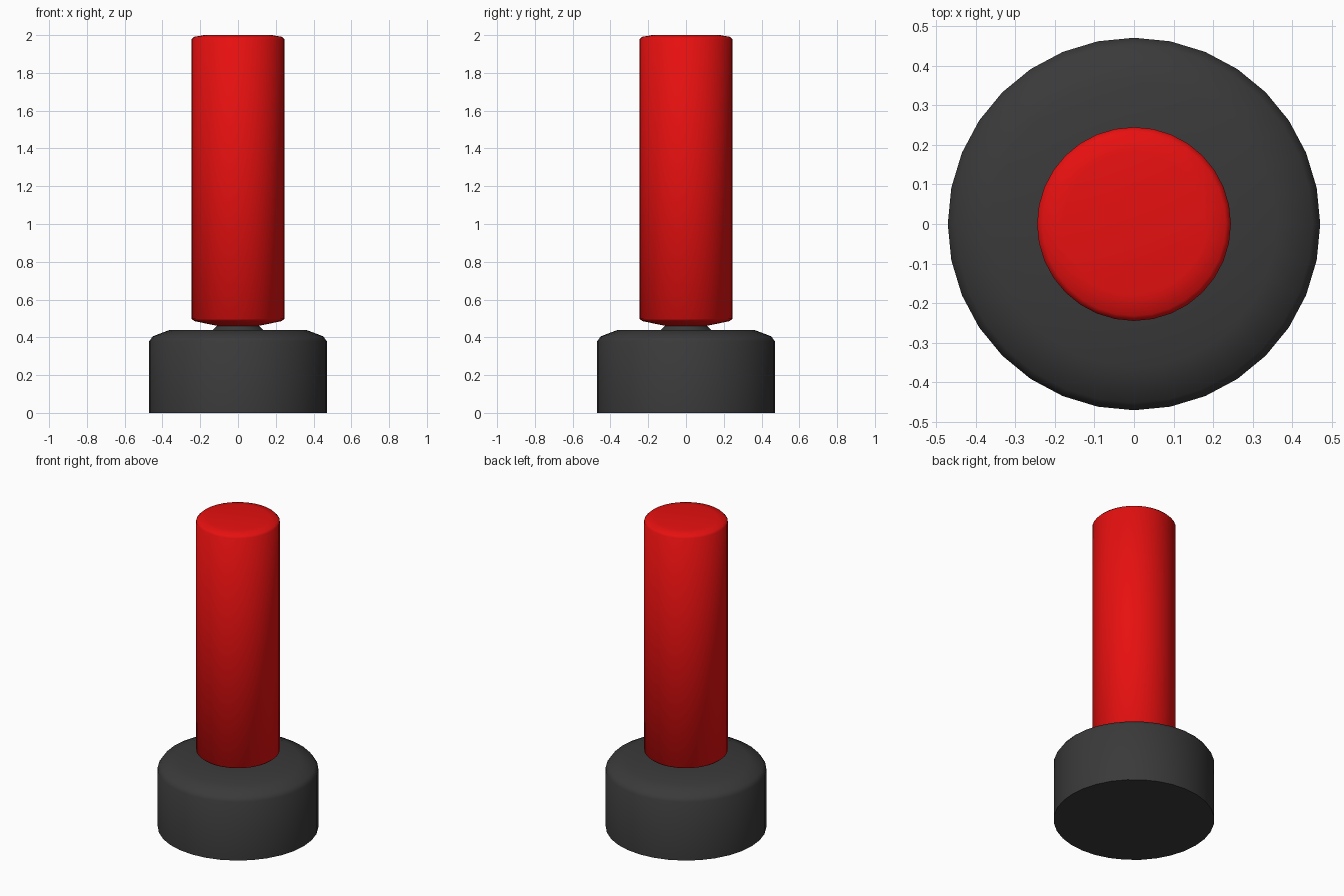
import bpy
import math

if "Cube" in bpy.data.objects:
    bpy.data.objects.remove(bpy.data.objects["Cube"])

SIDES = 32


def material(name, color):
    mat = bpy.data.materials.new(name)
    mat.diffuse_color = (*color, 1.0)
    mat.use_nodes = True
    mat.node_tree.nodes["Principled BSDF"].inputs["Base Color"].default_value = mat.diffuse_color
    return mat


def lathe(name, profile, mat, angle=40):
    """Spin an (r, z) profile about z and cap both ends."""
    verts, faces = [], []
    for r, z in profile:
        for i in range(SIDES):
            a = 2 * math.pi * i / SIDES
            verts.append((r * math.cos(a), r * math.sin(a), z))
    for k in range(len(profile) - 1):
        for i in range(SIDES):
            j = (i + 1) % SIDES
            lo, hi = k * SIDES, (k + 1) * SIDES
            faces.append((lo + i, lo + j, hi + j, hi + i))
    faces.append(tuple(reversed(range(SIDES))))
    faces.append(tuple(range(len(verts) - SIDES, len(verts))))
    mesh = bpy.data.meshes.new(name)
    mesh.from_pydata(verts, [], faces)
    mesh.materials.append(mat)
    obj = bpy.data.objects.new(name, mesh)
    bpy.context.collection.objects.link(obj)
    bpy.ops.object.select_all(action='DESELECT')
    bpy.context.view_layer.objects.active = obj
    obj.select_set(True)
    bpy.ops.object.shade_smooth_by_angle(angle=math.radians(angle))
    return obj


rubber = material("dark_rubber", (0.042, 0.042, 0.042))
vinyl = material("red_vinyl", (0.8, 0.005, 0.005))

# Weighted base with rounded shoulder
lathe("base", [(0.471, 0.0), (0.471, 0.378), (0.452, 0.405),
               (0.36, 0.44), (0.135, 0.44)], rubber, 50)

# Short neck joining base and bag
lathe("neck", [(0.135, 0.438), (0.11, 0.462), (0.105, 0.47)], rubber, 60)

# Padded striking bag
lathe("bag", [(0.11, 0.461), (0.232, 0.486), (0.245, 0.498),
              (0.245, 1.978), (0.232, 1.991), (0.18, 2.0)], vinyl, 50)
